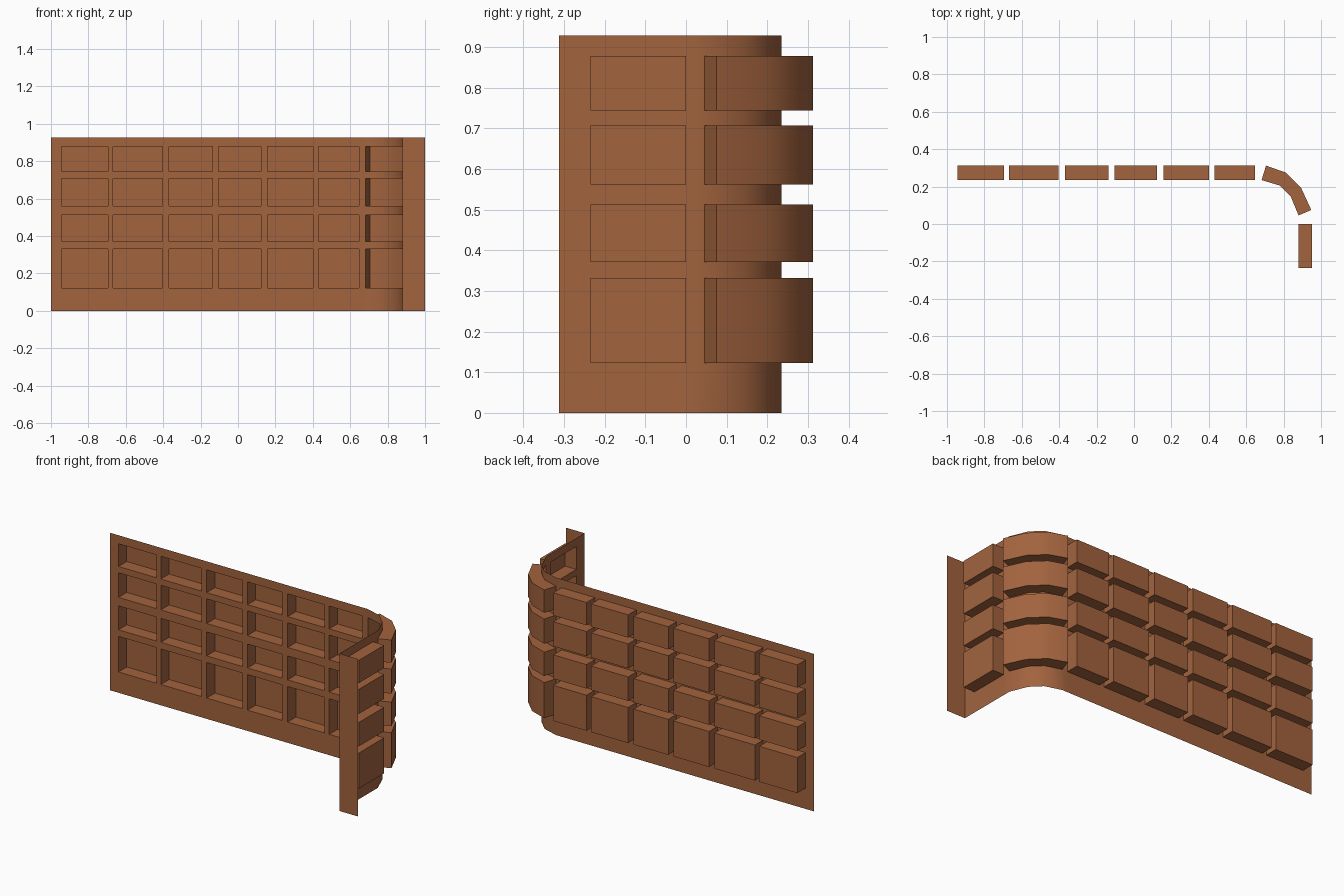
import bpy, bmesh, math

if "Cube" in bpy.data.objects:
    bpy.data.objects.remove(bpy.data.objects["Cube"])

# Plan of the thin sheet, left to right, round the corner and out to the flange
Y, X, DEPTH, H = 0.235, 0.88, 0.077, 0.928
edges = [(-0.944, -0.696), (-0.668, -0.403), (-0.369, -0.136),
         (-0.103, 0.123), (0.159, 0.400), (0.430, 0.647)]
rows = [(0.1225, 0.332), (0.371, 0.512), (0.562, 0.707), (0.744, 0.878)]

# Columns of pockets: inner path on the sheet and outer path of the pocket floor
pockets = [([(a, Y), (b, Y)], [(a, Y + DEPTH), (b, Y + DEPTH)]) for a, b in edges]
pockets.append(([(0.682, Y), (0.778, 0.206), (0.838, 0.147), (X, 0.046)],
                [(0.706, 0.312), (0.811, 0.275), (0.892, 0.196), (0.948, 0.075)]))
pockets.append(([(X, 0.0), (X, -0.235)], [(X + 0.073, 0.0), (X + 0.073, -0.235)]))

bm = bmesh.new()


def quad(*pts):
    bm.faces.new([bm.verts.new(p) for p in pts])


def wall(a, b, z0, z1):
    """Upright strip from plan point a to b, facing the left of travel."""
    quad((*a, z0), (*a, z1), (*b, z1), (*b, z0))


levels = [0.0] + [z for r in rows for z in r] + [H]
bands = list(zip(levels, levels[1:]))


def full_strip(a, b):
    for z0, z1 in bands:
        wall(a, b, z0, z1)


# Sheet: full-height ribs between the pocket columns
last = (-1.0, Y)
for inner, outer in pockets:
    full_strip(last, inner[0])
    last = inner[-1]
    n = len(inner) - 1
    for i in range(n):
        a, b, c, d = inner[i], inner[i + 1], outer[i], outer[i + 1]
        # Horizontal bars of the sheet
        for z0, z1 in bands[::2]:
            wall(a, b, z0, z1)
        # Pocket floor, top and bottom
        for z0, z1 in rows:
            wall(c, d, z0, z1)
            quad((*a, z1), (*b, z1), (*d, z1), (*c, z1))
            quad((*a, z0), (*c, z0), (*d, z0), (*b, z0))
    # Pocket ends
    for z0, z1 in rows:
        wall(inner[0], outer[0], z0, z1)
        wall(outer[-1], inner[-1], z0, z1)

# Side end and flange
full_strip(last, (X, -0.312))
full_strip((X, -0.312), (1.0, -0.312))

bmesh.ops.remove_doubles(bm, verts=bm.verts, dist=1e-4)
mesh = bpy.data.meshes.new("pocketed_wall_panel")
bm.to_mesh(mesh)
bm.free()
panel = bpy.data.objects.new("pocketed_wall_panel", mesh)
bpy.context.collection.objects.link(panel)

# Terracotta colour
mat = bpy.data.materials.new("terracotta")
mat.diffuse_color = (0.36, 0.125, 0.048, 1)
mat.use_nodes = True
mat.node_tree.nodes["Principled BSDF"].inputs["Base Color"].default_value = mat.diffuse_color
mesh.materials.append(mat)

# Smooth corner, sharp pocket edges
bpy.context.view_layer.objects.active = panel
panel.select_set(True)
bpy.ops.object.shade_smooth_by_angle(angle=math.radians(35))
